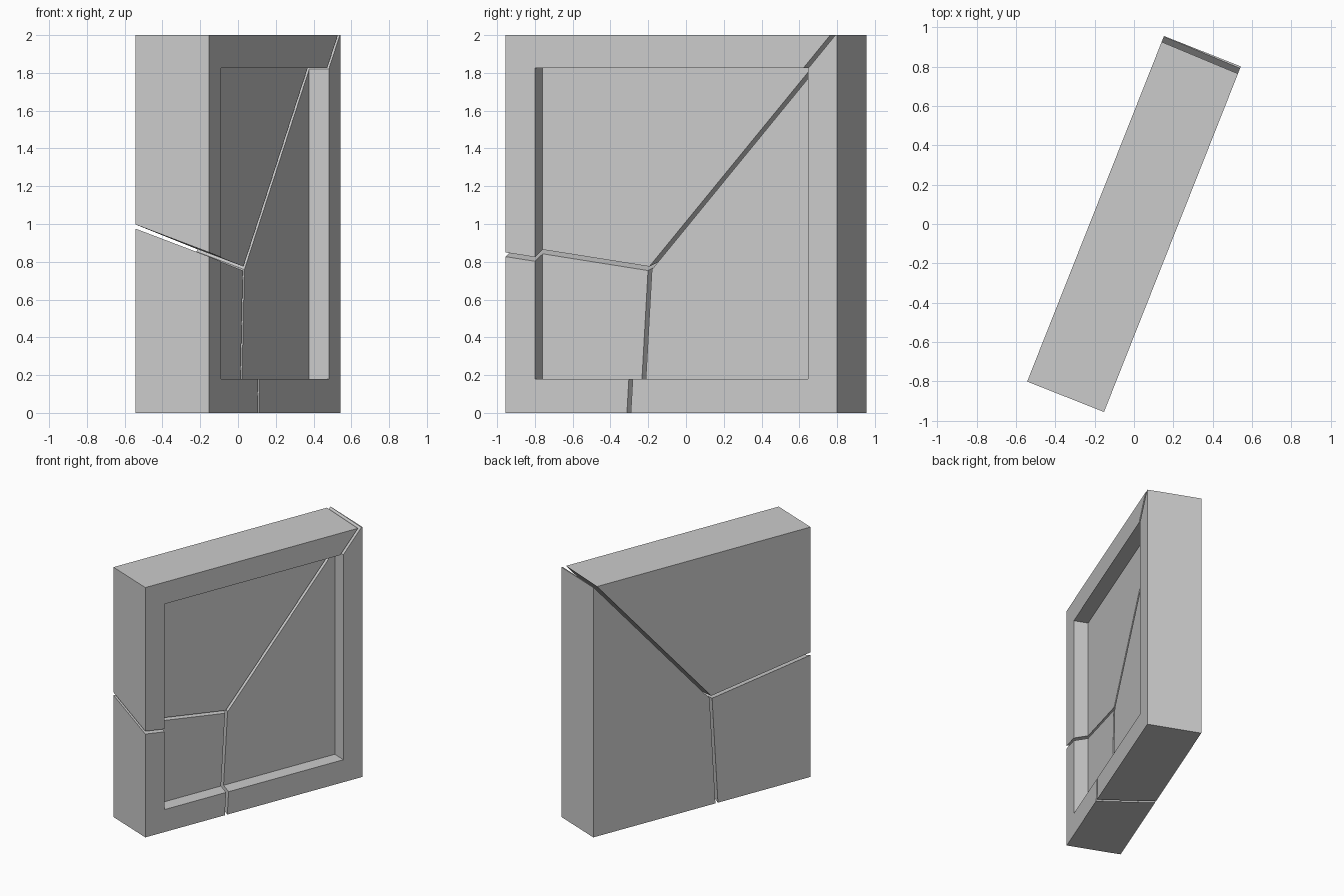
import bpy, bmesh, math
from mathutils import Vector, Matrix

if "Cube" in bpy.data.objects:
    bpy.data.objects.remove(bpy.data.objects["Cube"])

HALF_W, HALF_D, HEIGHT = 0.944, 0.21, 2.0
FLOOR_Y = -0.098                      # recess floor, front of the slab is -y
GAP = 0.022
CENTRE = Vector((-0.166, FLOOR_Y, 0.763))   # where the cracks meet on the floor
TILT = Vector((-0.29, -1, -0.31))           # cracks lean through the thickness
CRACKS = {
    "corner": Vector((1.088, 0, 1.238)),
    "side": Vector((-0.61, 0, 0.09)),
    "bottom": Vector((-0.036, 0, -0.60)),
}


def slab():
    """Upright slab with a square recess in its front face."""
    bm = bmesh.new()
    bmesh.ops.create_cube(bm, size=1)
    for v in bm.verts:
        v.co = (v.co.x * 2 * HALF_W, v.co.y * 2 * HALF_D, (v.co.z + 0.5) * HEIGHT)
    bm.normal_update()
    front = min(bm.faces, key=lambda f: f.calc_center_median().y)
    bmesh.ops.inset_region(bm, faces=[front], thickness=0.17)
    for v in front.verts:
        v.co.x = math.copysign(0.777, v.co.x)
        v.co.z = 1.825 if v.co.z > 1 else 0.18
    floor = bmesh.ops.extrude_discrete_faces(bm, faces=[front])["faces"][0]
    for v in floor.verts:
        v.co.y = FLOOR_Y
    return bm


def keep_side(bm, crack, other):
    """Cut along one crack, keep the side holding the other crack, cap the cut."""
    perp = Vector((-crack.z, 0, crack.x)).normalized()
    if perp.dot(other) < 0:
        perp = -perp
    normal = TILT.cross(crack).normalized()
    if normal.dot(perp) < 0:
        normal = -normal
    cut = bmesh.ops.bisect_plane(
        bm, geom=bm.verts[:] + bm.edges[:] + bm.faces[:],
        plane_co=CENTRE + perp * GAP / 2, plane_no=normal, clear_inner=True)
    edges = [e for e in cut["geom_cut"] if isinstance(e, bmesh.types.BMEdge)]
    bmesh.ops.holes_fill(bm, edges=edges, sides=0)


def shard(name, a, b):
    bm = slab()
    keep_side(bm, CRACKS[a], CRACKS[b])
    keep_side(bm, CRACKS[b], CRACKS[a])
    bmesh.ops.recalc_face_normals(bm, faces=bm.faces[:])
    bm.transform(Matrix.Rotation(math.radians(68.4), 4, 'Z'))
    mesh = bpy.data.meshes.new(name)
    bm.to_mesh(mesh)
    bm.free()
    bpy.context.collection.objects.link(bpy.data.objects.new(name, mesh))


# Three broken pieces of the panel
shard("upper_shard", "corner", "side")
shard("lower_shard", "side", "bottom")
shard("end_shard", "bottom", "corner")
